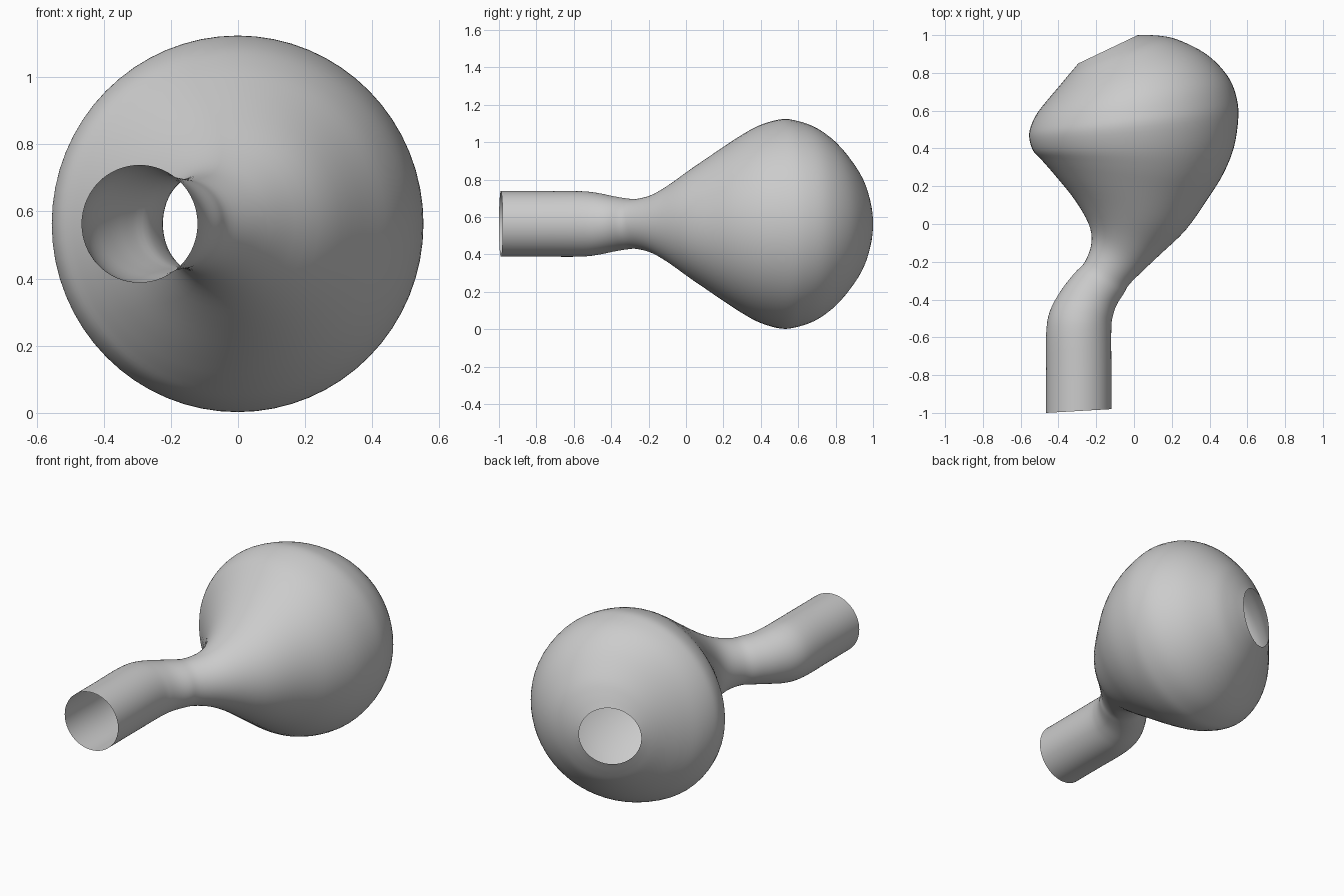
import bpy
import bmesh
import math
from mathutils import Vector

cube = bpy.data.objects.get("Cube")
if cube:
    bpy.data.objects.remove(cube, do_unlink=True)

MID_HEIGHT = 0.563
SIDES = 64
STEPS = 4

# Cross-sections from the tube mouth to the bulb opening:
# left x, left y, right x, right y, half height
SECTIONS = [
    (-.465, -1, -.12, -.98, .175),
    (-.465, -.8, -.12, -.76, .175),
    (-.465, -.58, -.12, -.55, .175),
    (-.445, -.46, -.11, -.48, .165),
    (-.385, -.35, -.09, -.425, .148),
    (-.315, -.26, -.055, -.37, .136),
    (-.26, -.2, -.025, -.32, .134),
    (-.225, -.1, .05, -.245, .157),
    (-.24, 0, .14, -.16, .21),
    (-.315, .13, .275, -.03, .305),
    (-.42, .26, .395, .14, .41),
    (-.49, .34, .475, .27, .48),
    (-.535, .39, .53, .41, .53),
    (-.555, .46, .552, .56, .56),
    (-.545, .52, .545, .66, .552),
    (-.51, .59, .51, .76, .523),
    (-.455, .66, .44, .85, .47),
    (-.4, .725, .35, .92, .4),
    (-.35, .785, .22, .98, .31),
    (-.32, .82, .12, .998, .24),
    (-.295, .85, .02, 1, .17),
]


def make_material(name, colour):
    material = bpy.data.materials.new(name)
    material.use_nodes = True
    material.diffuse_color = colour
    shader = material.node_tree.nodes["Principled BSDF"]
    shader.inputs["Base Color"].default_value = colour
    return material


def smooth_sections(sections, steps):
    """Interpolate the sections with a Catmull-Rom spline."""
    keys = [Vector(section) for section in sections]
    padded = [2 * keys[0] - keys[1]] + keys + [2 * keys[-1] - keys[-2]]
    result = []
    for before, start, end, after in zip(padded, padded[1:], padded[2:], padded[3:]):
        for step in range(steps):
            t = step / steps
            linear = (end - before) * t
            square = (2 * before - 5 * start + 4 * end - after) * t ** 2
            cubic = (3 * start - before - 3 * end + after) * t ** 3
            result.append(start + (linear + square + cubic) / 2)
    return result + [keys[-1]]


def add_ring(bm, section):
    """Add an elliptical loop spanning the left and right points."""
    left_x, left_y, right_x, right_y, half_height = section
    left = Vector((left_x, left_y, MID_HEIGHT))
    right = Vector((right_x, right_y, MID_HEIGHT))
    centre = (left + right) / 2
    across = (right - left) / 2
    up = Vector((0, 0, half_height))
    angles = [math.tau * i / SIDES for i in range(SIDES)]
    return [bm.verts.new(centre + across * math.cos(a) + up * math.sin(a)) for a in angles]


# Hollow shell: open tube, pinched neck and round bulb with an open back
bm = bmesh.new()
rings = [add_ring(bm, section) for section in smooth_sections(SECTIONS, STEPS)]
for ring, following in zip(rings, rings[1:]):
    for i in range(SIDES):
        j = (i + 1) % SIDES
        bm.faces.new((ring[i], ring[j], following[j], following[i]))
bmesh.ops.recalc_face_normals(bm, faces=bm.faces)

mesh = bpy.data.meshes.new("hollow_bulb_and_neck")
bm.to_mesh(mesh)
bm.free()
mesh.materials.append(make_material("plain grey", (0.6, 0.6, 0.6, 1)))
shell = bpy.data.objects.new("hollow_bulb_and_neck", mesh)
bpy.context.collection.objects.link(shell)

# Smooth shading
bpy.context.view_layer.objects.active = shell
shell.select_set(True)
bpy.ops.object.shade_smooth_by_angle(angle=math.radians(60))
